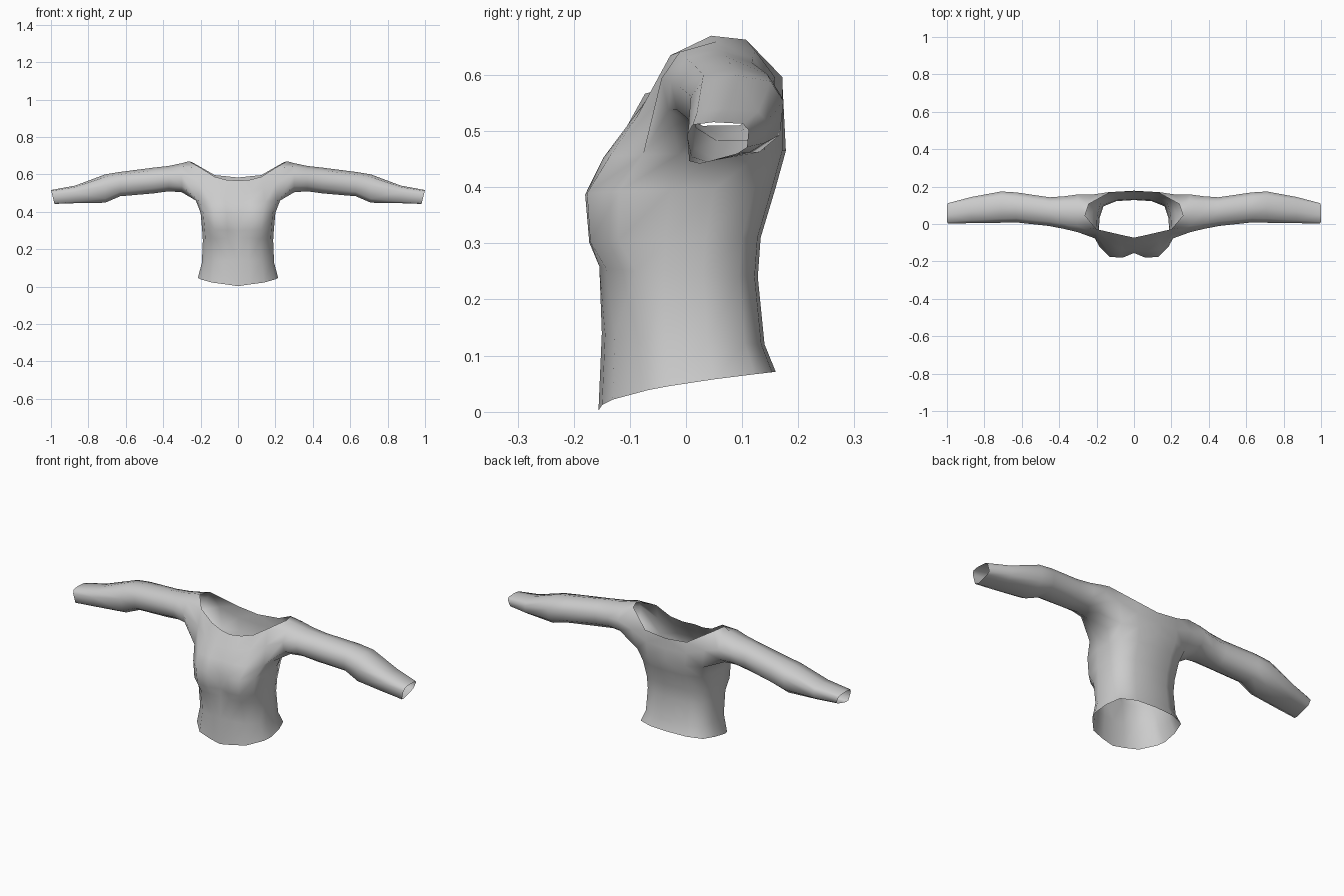
import bpy, bmesh, math
from mathutils import Vector

if "Cube" in bpy.data.objects:
    bpy.data.objects.remove(bpy.data.objects["Cube"])

cloth = bpy.data.materials.new("grey_cloth")
cloth.diffuse_color = (0.6, 0.6, 0.6, 1)
cloth.use_nodes = True
cloth.node_tree.nodes["Principled BSDF"].inputs["Base Color"].default_value = cloth.diffuse_color

bm = bmesh.new()


def row(points):
    return [bm.verts.new(p) for p in points]


def bridge(a, b, closed=False):
    """Quads between two matching rows of vertices."""
    n = len(a)
    for i in range(n if closed else n - 1):
        j = (i + 1) % n
        bm.faces.new((a[i], a[j], b[j], b[i]))


def between(a, b, bulge=0):
    """Row halfway between two rows, with its shoulder-side end pushed back."""
    points = [p.co.lerp(q.co, .53) for p, q in zip(a, b)]
    points[0] += Vector((0, bulge, 0))
    return row(points)


# Half torso outline from front centre round the side to back centre
across = (0, .3, .65, .93, 1, .98, .87, .5, 0)    # share of half width
depth = (0, .02, .08, .28, .4, .65, .88, .98, 1)  # share of front-to-back depth
bust = (0, 1, 1.5, 1.7, 0, 0, 0, 0, 0)            # share of bust fullness

# Half width, front y, back y, front z, back z, bust fullness
levels = [
    (.215, -.156, .160, .002, .071, 0),      # hem
    (.193, -.150, .140, .140, .120, 0),      # hip
    (.188, -.150, .128, .262, .240, .01),    # waist
    (.192, -.148, .133, .300, .310, .03),    # under bust
    (.200, -.155, .160, .385, .400, .031),   # bust
    (.225, -.138, .178, .450, .465, .016),   # armpit
]
torso = []
for w, y0, y1, z0, z1, full in levels:
    torso.append(row([(w * a, y0 + (y1 - y0) * d - full * b, z0 + (z1 - z0) * math.sqrt(d))
                      for a, d, b in zip(across, depth, bust)]))
for lower, upper in zip(torso, torso[1:]):
    bridge(lower, upper)
armpit = torso[-1]

# Upper chest and front neckline
neck_front = row([(0, -.073, .567), (.06, -.06, .57), (.125, -.045, .587), (.2, -.028, .635)])
chest = between(armpit[:4], neck_front)
bridge(armpit[:4], chest)
bridge(chest, neck_front)

# Upper back and back neckline
neck_back = row([(.242, .107, .663), (.125, .172, .596), (0, .172, .583)])
back = between(armpit[6:], neck_back, .035)
bridge(armpit[6:], back)
bridge(back, neck_back)

# Sleeve: starts on the armhole loop, then rings along the arm
shoulder = bm.verts.new((.262, .045, .67))
previous = [neck_front[3], shoulder, neck_back[0], back[0], armpit[6],
            armpit[5], armpit[4], armpit[3], chest[3]]


def square(t, power):
    return math.copysign(abs(t) ** power, t)


# x, front y, back y, bottom z, top z
for x, y0, y1, z0, z1 in [
        (.30, -.045, .160, .500, .660),
        (.37, -.028, .150, .506, .645),
        (.45, -.012, .144, .495, .636),
        (.63, .008, .170, .480, .613),
        (.71, .006, .175, .437, .600),
        (.87, .004, .145, .437, .540),
        (.99, .002, .112, .435, .516)]:
    power = 1 - .55 * x * x              # squarer towards the wrist
    rise = .03 if x > .7 else 0          # underside lifts towards the back
    points = []
    for i in range(9):
        angle = math.radians(131 - 40 * i)
        u, v = square(math.cos(angle), power), square(math.sin(angle), power)
        slant = .01 * v if x > .9 else 0
        z = (z0 + z1) / 2 + v * (z1 - z0) / 2 + rise * (1 + u) * (1 - v) / 4
        points.append((x + slant, (y0 + y1) / 2 + u * (y1 - y0) / 2, z))
    ring = row(points)
    bridge(previous, ring, closed=True)
    previous = ring

# Mirror the half and weld it along the centre line
copy = bmesh.ops.duplicate(bm, geom=bm.verts[:] + bm.edges[:] + bm.faces[:])["geom"]
for v in [g for g in copy if isinstance(g, bmesh.types.BMVert)]:
    v.co.x = -v.co.x
bmesh.ops.reverse_faces(bm, faces=[g for g in copy if isinstance(g, bmesh.types.BMFace)])
bmesh.ops.remove_doubles(bm, verts=bm.verts[:], dist=.0005)
bmesh.ops.recalc_face_normals(bm, faces=bm.faces[:])
bm.faces.ensure_lookup_table()
if bm.faces[0].normal.y > 0:   # the front of the hem faces -y
    bmesh.ops.reverse_faces(bm, faces=bm.faces[:])
for f in bm.faces:
    f.smooth = True

mesh = bpy.data.meshes.new("long_sleeved_top")
bm.to_mesh(mesh)
bm.free()
mesh.materials.append(cloth)
bpy.context.collection.objects.link(bpy.data.objects.new("long_sleeved_top", mesh))
